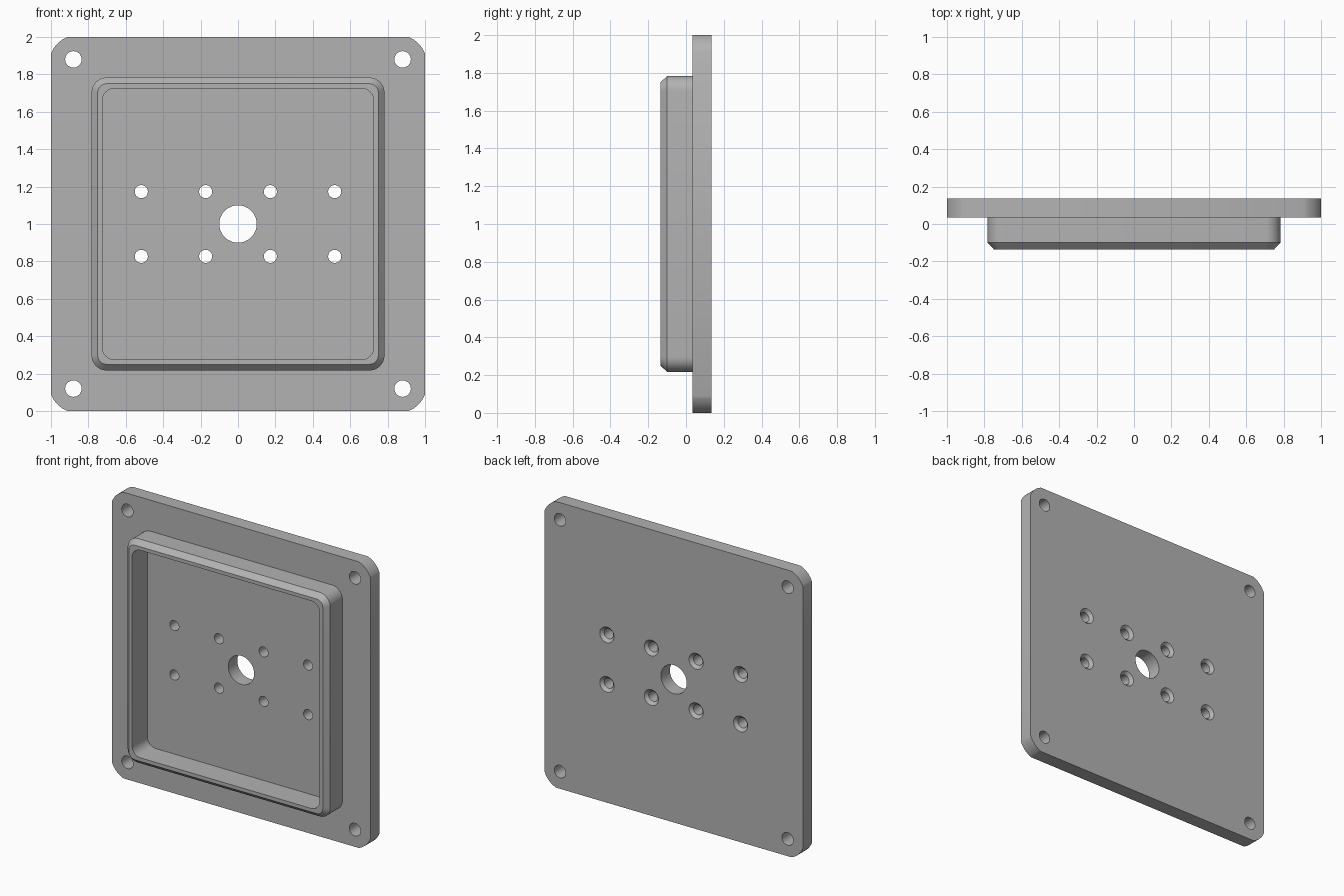
import bpy, bmesh, math
from mathutils import Vector

cube = bpy.data.objects.get("Cube")
if cube:
    bpy.data.objects.remove(cube, do_unlink=True)

grey = bpy.data.materials.new("plain grey")
grey.use_nodes = True
colour = (0.45, 0.45, 0.45, 1)
grey.diffuse_color = colour
grey.node_tree.nodes["Principled BSDF"].inputs["Base Color"].default_value = colour

CENTRE_Z = 1.0
FRONT, BACK = 0.035, 0.135   # plate faces


def square_loop(half, corner, y, sweep=90, steps=8):
    """Square outline; a sweep under 90 degrees gives shallow arced corners."""
    points = []
    s = math.radians(sweep)
    radius = corner / (math.cos(math.pi / 4 - s / 2) - math.cos(math.pi / 4 + s / 2))
    mid = half - radius * math.cos(math.pi / 4 - s / 2)
    for q in range(4):
        for i in range(steps + 1):
            a = math.pi / 4 + q * math.pi / 2 + s * (i / steps - 0.5)
            turn = q * math.pi / 2
            cx = math.sqrt(2) * mid * math.cos(turn + math.pi / 4)
            cz = math.sqrt(2) * mid * math.sin(turn + math.pi / 4)
            points.append((cx + radius * math.cos(a), y, CENTRE_Z + cz + radius * math.sin(a)))
    return points


def circle_loop(x, z, r, y, n=32):
    return [(x + r * math.cos(2 * math.pi * i / n), y, z + r * math.sin(2 * math.pi * i / n))
            for i in range(n)]


def add_loft(bm, loops, ring=False):
    """Skin between loops; join last to first for a ring, else cap both ends."""
    rows = [[bm.verts.new(p) for p in loop] for loop in loops]
    pairs = list(zip(rows, rows[1:]))
    if ring:
        pairs.append((rows[-1], rows[0]))
    else:
        bm.faces.new(rows[0])
        bm.faces.new(rows[-1])
    n = len(rows[0])
    for a, b in pairs:
        for i in range(n):
            j = (i + 1) % n
            bm.faces.new((a[i], a[j], b[j], b[i]))


def make_object(name, bm):
    bmesh.ops.recalc_face_normals(bm, faces=bm.faces[:])
    mesh = bpy.data.meshes.new(name)
    bm.to_mesh(mesh)
    bm.free()
    mesh.materials.append(grey)
    obj = bpy.data.objects.new(name, mesh)
    bpy.context.collection.objects.link(obj)
    return obj


def smooth(obj):
    bpy.ops.object.select_all(action="DESELECT")
    obj.select_set(True)
    bpy.context.view_layer.objects.active = obj
    bpy.ops.object.shade_smooth_by_angle(angle=math.radians(25))


# Square mounting plate with shallow arced corners
bm = bmesh.new()
add_loft(bm, [square_loop(1, 0.09, y, sweep=50) for y in (FRONT, BACK)])
plate = make_object("mounting_plate", bm)

# Hole cutters: centre bore, corner bolt holes, countersunk screw holes
bm = bmesh.new()
through = (FRONT - 0.05, BACK + 0.05)
add_loft(bm, [circle_loop(0, CENTRE_Z, 0.1, y, 48) for y in through])
for sx in (-1, 1):
    for sz in (-1, 1):
        add_loft(bm, [circle_loop(sx * 0.88, CENTRE_Z + sz * 0.88, 0.044, y) for y in through])
        for x in (0.173, 0.517):
            profile = ((0.035, through[0]), (0.035, BACK - 0.02),
                       (0.055, BACK), (0.055, through[1]))
            add_loft(bm, [circle_loop(sx * x, CENTRE_Z + sz * 0.173, r, y) for r, y in profile])
cutter = make_object("hole_cutter", bm)
cutter.hide_render = True

cut = plate.modifiers.new("holes", "BOOLEAN")
cut.object = cutter
cut.solver = "EXACT"
bpy.context.view_layer.objects.active = plate
bpy.ops.object.modifier_apply(modifier=cut.name)
bpy.data.objects.remove(cutter, do_unlink=True)
smooth(plate)

# Raised hollow rim with a chamfered outer front edge, seated slightly in the plate
bm = bmesh.new()
seat = FRONT + 0.005
add_loft(bm, [square_loop(0.783, 0.08, seat), square_loop(0.783, 0.08, -0.1),
              square_loop(0.75, 0.047, -0.135), square_loop(0.725, 0.065, -0.135),
              square_loop(0.725, 0.065, seat)], ring=True)
smooth(make_object("raised_rim", bm))
